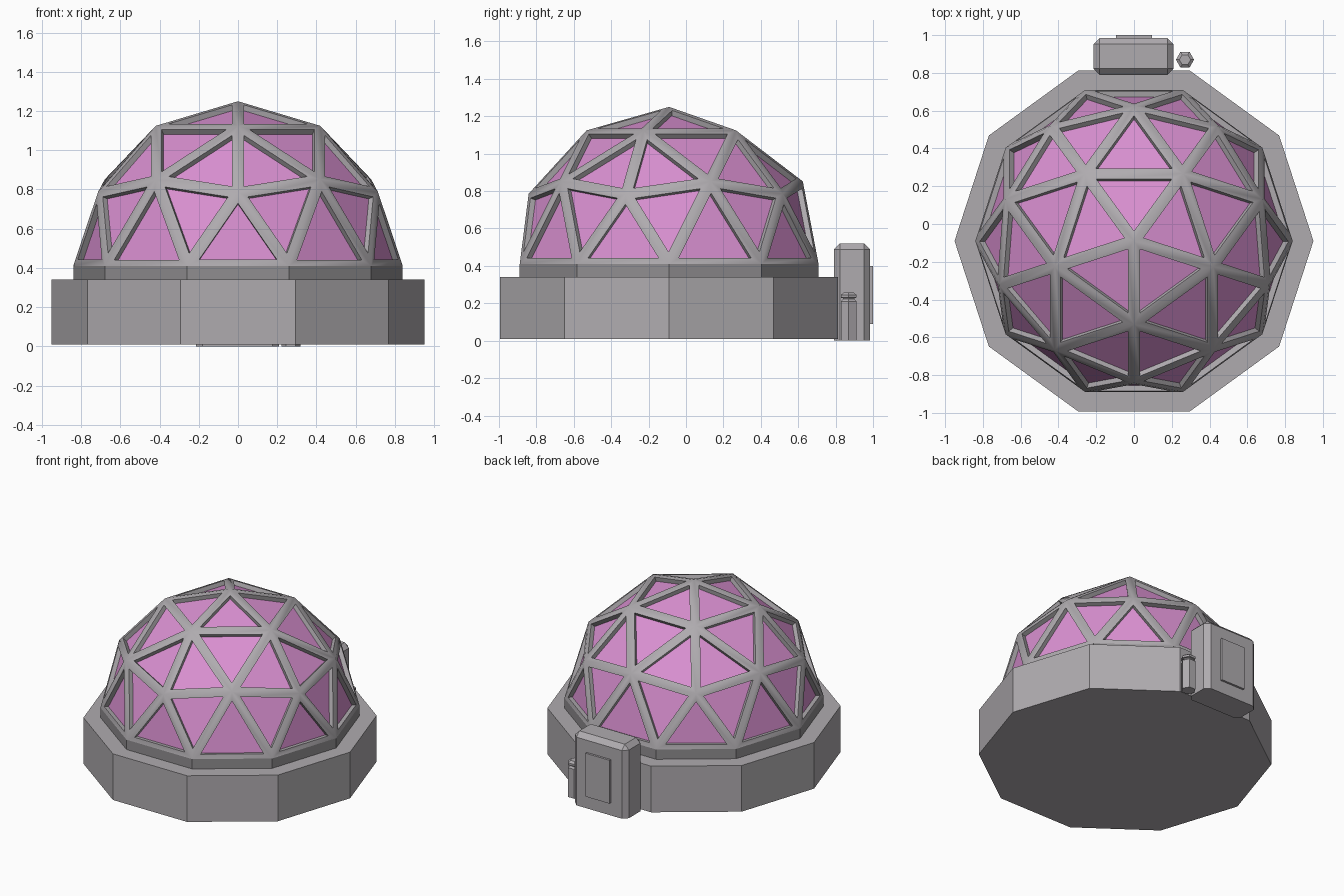
import bpy, bmesh, math
from mathutils import Matrix, Vector

if "Cube" in bpy.data.objects:
    bpy.data.objects.remove(bpy.data.objects["Cube"], do_unlink=True)


def material(name, rgb):
    m = bpy.data.materials.new(name)
    m.use_nodes = True
    m.diffuse_color = (*rgb, 1)
    m.node_tree.nodes["Principled BSDF"].inputs["Base Color"].default_value = (*rgb, 1)
    return m


GREY = material("light grey", (0.43, 0.41, 0.43))
DARK = material("mid grey", (0.28, 0.27, 0.28))
PINK = material("pink glass", (0.70, 0.28, 0.64))


def finish(name, bm, mats):
    mesh = bpy.data.meshes.new(name)
    bm.to_mesh(mesh)
    bm.free()
    for m in mats:
        mesh.materials.append(m)
    ob = bpy.data.objects.new(name, mesh)
    bpy.context.collection.objects.link(ob)
    return ob


def prism(name, sections, sides, x, y, mat):
    """Stack of regular polygons given as (radius, height), first corner on +x."""
    bm = bmesh.new()
    rings = []
    for r, z in sections:
        angles = [math.tau * i / sides for i in range(sides)]
        rings.append([bm.verts.new((x + r * math.cos(a), y + r * math.sin(a), z)) for a in angles])
    for lo, hi in zip(rings, rings[1:]):
        for i in range(sides):
            j = (i + 1) % sides
            bm.faces.new((lo[i], lo[j], hi[j], hi[i]))
    bm.faces.new(rings[0][::-1])
    bm.faces.new(rings[-1])
    return finish(name, bm, [mat])


def box(name, lo, hi, mat, chamfer=0):
    lo, hi = Vector(lo), Vector(hi)
    bm = bmesh.new()
    bmesh.ops.create_cube(bm, size=1)
    bmesh.ops.transform(bm, verts=bm.verts,
                        matrix=Matrix.Translation((lo + hi) / 2) @ Matrix.Diagonal((*(hi - lo), 1)))
    if chamfer:
        # Every edge except those resting on the ground
        edges = [e for e in bm.edges if max(v.co.z for v in e.verts) > lo.z + 0.01]
        bmesh.ops.bevel(bm, geom=edges, offset=chamfer, segments=1, affect='EDGES')
    return finish(name, bm, [mat])


CY = -0.09      # centre line of the dome
SPRING = 0.41   # height where the dome starts
RADIUS = 0.84

# Ten-sided foundation and the narrower ring under the dome
prism("foundation", [(0.95, 0.01), (0.95, 0.34)], 10, 0, CY, GREY)
prism("dome_ring", [(RADIUS, 0.33), (RADIUS, SPRING)], 10, 0, CY, DARK)

# Geodesic dome: half an icosphere with a strut frame and recessed panes
bm = bmesh.new()
bmesh.ops.create_icosphere(bm, subdivisions=2, radius=RADIUS)
bmesh.ops.delete(bm, geom=[v for v in bm.verts if v.co.z < -0.02], context='VERTS')
bmesh.ops.transform(bm, verts=bm.verts,
                    matrix=Matrix.Translation((0, CY, SPRING)) @ Matrix.Rotation(math.radians(-18), 4, 'Z'))
panes = bm.faces[:]
frame = bmesh.ops.inset_individual(bm, faces=panes, thickness=0.032, use_even_offset=True)["faces"]
for f in frame:
    f.smooth = True
walls = bmesh.ops.inset_individual(bm, faces=panes, thickness=0.001, depth=-0.03)["faces"]
for f in walls:
    f.smooth = False
for f in panes:
    f.smooth = False
    f.material_index = 1
finish("geodesic_dome", bm, [GREY, PINK])

# Entrance block with its raised door at the back
box("entrance_block", (-0.215, 0.79, 0), (0.21, 0.985, 0.52), GREY, 0.033)
box("entrance_door", (-0.095, 0.975, 0.09), (0.095, 1.0, 0.40), GREY)

# Six-sided gas canister beside the entrance
prism("canister", [(0.048, 0), (0.048, 0.21), (0.036, 0.222), (0.036, 0.228),
                   (0.048, 0.23), (0.048, 0.245), (0.03, 0.258)], 6, 0.27, 0.87, GREY)
